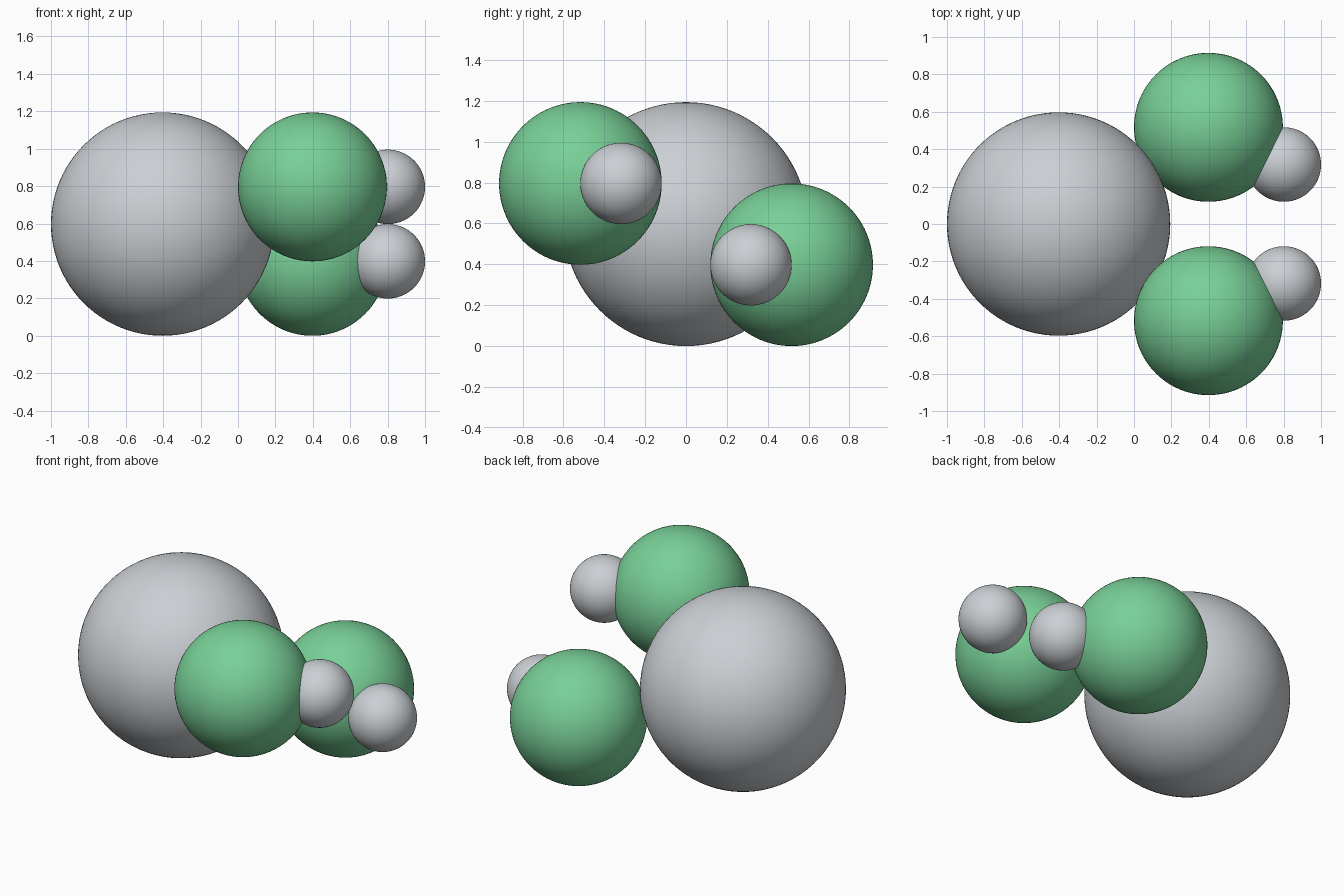
import bpy

if "Cube" in bpy.data.objects:
    bpy.data.objects.remove(bpy.data.objects["Cube"], do_unlink=True)


def make_material(name, color):
    mat = bpy.data.materials.new(name)
    mat.use_nodes = True
    mat.diffuse_color = color
    mat.node_tree.nodes["Principled BSDF"].inputs["Base Color"].default_value = color
    return mat


grey = make_material("light_grey", (0.60, 0.63, 0.66, 1))
green = make_material("mint_green", (0.19, 0.63, 0.31, 1))

UNIT = 0.199  # radius of the smallest ball


def ball(name, size, location, mat):
    bpy.ops.mesh.primitive_uv_sphere_add(
        segments=96, ring_count=48, radius=size * UNIT, location=location)
    obj = bpy.context.object
    obj.name = name
    obj.data.materials.append(mat)
    bpy.ops.object.shade_smooth()


# Large central ball
ball("large_ball", 3, (-0.403, 0, 3 * UNIT), grey)

# Two arms, the front one higher: a medium ball with a small one sunk into it
for side, y, height in (("front", -1, 4), ("back", 1, 2)):
    ball(side + "_medium_ball", 2, (0.398, y * 0.517, height * UNIT), green)
    ball(side + "_small_ball", 1, (0.801, y * 0.318, height * UNIT), grey)
